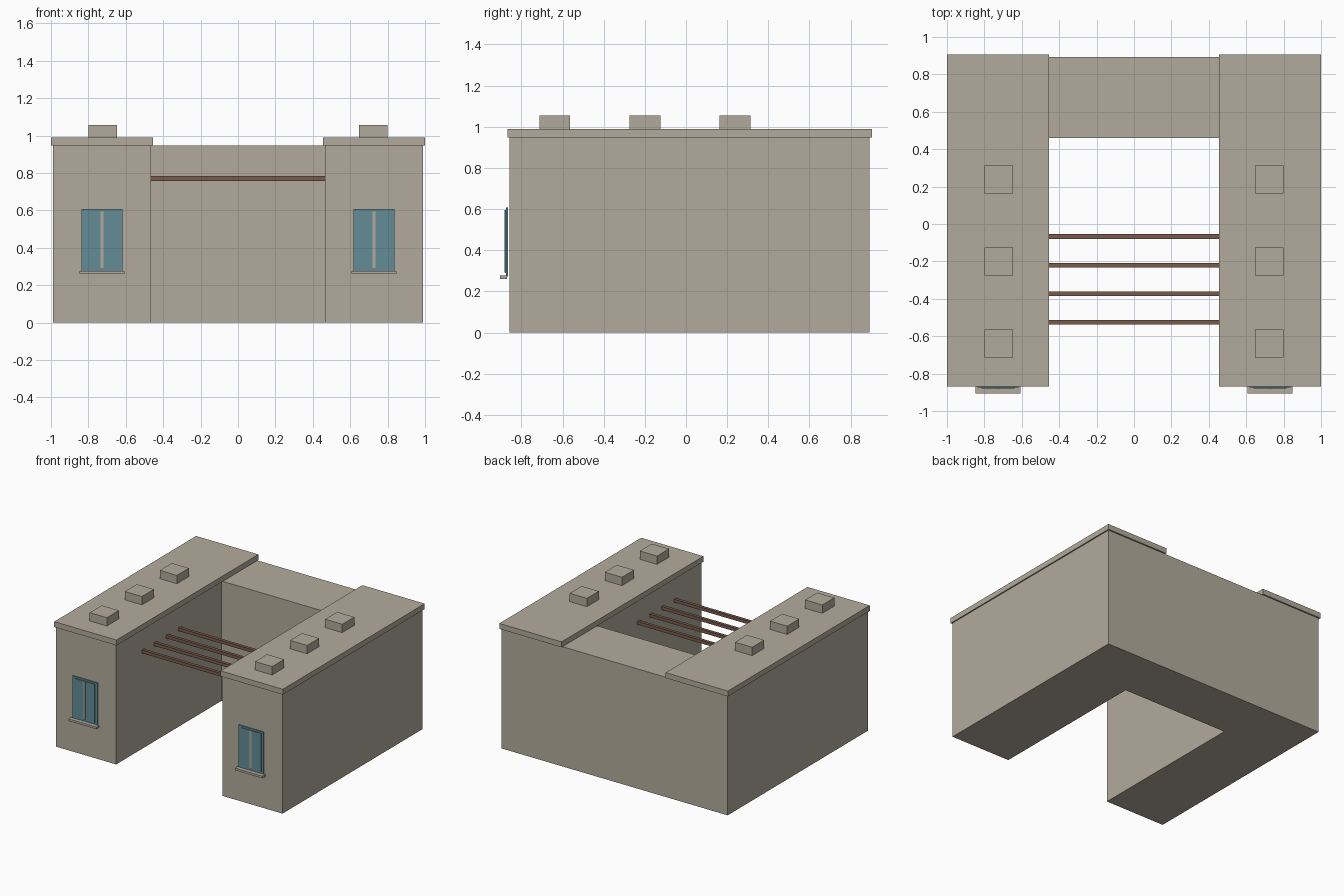
import bpy, bmesh

if "Cube" in bpy.data.objects:
    bpy.data.objects.remove(bpy.data.objects["Cube"])


def material(name, rgb):
    m = bpy.data.materials.new(name)
    m.diffuse_color = (*rgb, 1)
    m.use_nodes = True
    m.node_tree.nodes["Principled BSDF"].inputs["Base Color"].default_value = m.diffuse_color
    return m


STONE = material("beige_stone", (0.45, 0.41, 0.335))
GLASS = material("teal_glass", (0.125, 0.265, 0.31))
WOOD = material("brown_wood", (0.19, 0.105, 0.07))


def finish(name, bm, mat):
    bmesh.ops.recalc_face_normals(bm, faces=bm.faces)
    me = bpy.data.meshes.new(name)
    bm.to_mesh(me)
    bm.free()
    me.materials.append(mat)
    ob = bpy.data.objects.new(name, me)
    bpy.context.collection.objects.link(ob)
    return ob


def box(name, x, y, z, mat):
    """Box from (min, max) ranges on each axis."""
    bm = bmesh.new()
    bmesh.ops.create_cube(bm, size=1)
    for v in bm.verts:
        v.co = [r[0] if c < 0 else r[1] for c, r in zip(v.co, (x, y, z))]
    return finish(name, bm, mat)


def pair(name, x, y, z, mat):
    """Box on the right side and its mirror on the left."""
    box(name + "_right", x, y, z, mat)
    box(name + "_left", (-x[1], -x[0]), y, z, mat)


# U-shaped building: two wings joined by a back block
plan = [(-0.99, -0.858), (-0.465, -0.858), (-0.465, 0.46), (0.465, 0.46),
        (0.465, -0.858), (0.99, -0.858), (0.99, 0.893), (-0.99, 0.893)]
bm = bmesh.new()
base = bm.faces.new([bm.verts.new((x, y, 0)) for x, y in plan])
top = bmesh.ops.extrude_face_region(bm, geom=[base], use_keep_orig=True)
for v in top["geom"]:
    if isinstance(v, bmesh.types.BMVert):
        v.co.z = 0.947
finish("building_walls", bm, STONE)

# Overhanging roof slabs on the wings
pair("roof_slab", (0.455, 1.0), (-0.868, 0.905), (0.947, 0.99), STONE)

# Three roof vents per wing
for i, y in enumerate((-0.638, -0.2, 0.238)):
    pair(f"roof_vent_{i + 1}", (0.648, 0.798), (y - 0.075, y + 0.075), (0.988, 1.056), STONE)

# Wooden beams across the courtyard
for i in range(4):
    y = -0.067 - 0.153 * i
    box(f"beam_{i + 1}", (-0.467, 0.467), (y - 0.0125, y + 0.0125), (0.758, 0.783), WOOD)

# Front windows: casing, raised pane, centre mullion and sill
pair("window_casing", (0.618, 0.836), (-0.874, -0.866), (0.273, 0.608), GLASS)
pair("window_pane", (0.638, 0.816), (-0.879, -0.873), (0.29, 0.595), GLASS)
pair("window_mullion", (0.719, 0.735), (-0.882, -0.873), (0.293, 0.595), STONE)
pair("window_sill", (0.606, 0.848), (-0.905, -0.87), (0.259, 0.276), STONE)
